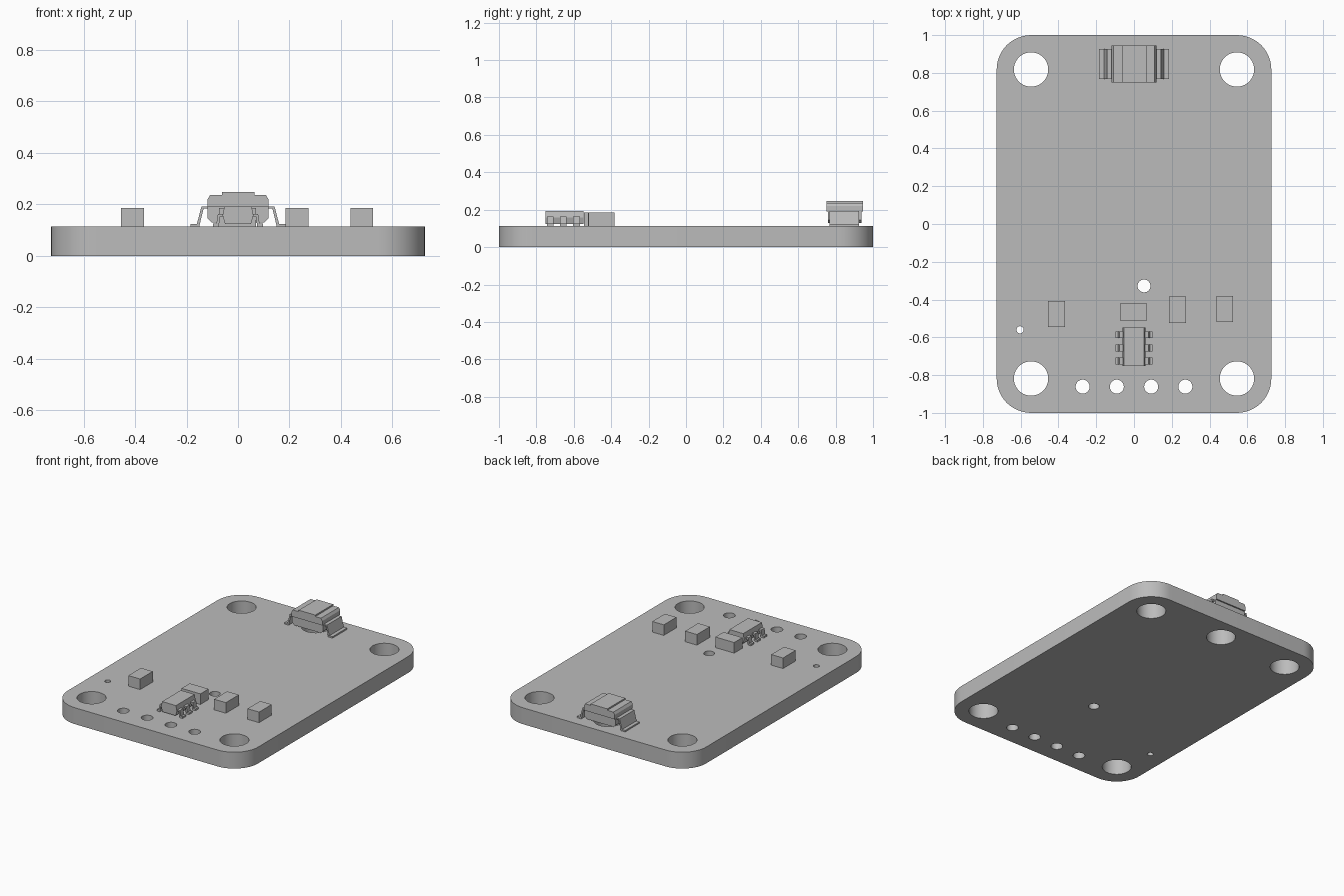
import bpy
import bmesh
from math import cos, sin, pi

cube = bpy.data.objects.get("Cube")
if cube:
    bpy.data.objects.remove(cube, do_unlink=True)

grey = bpy.data.materials.new("plain grey")
grey.use_nodes = True
colour = (0.5, 0.5, 0.5, 1)
grey.diffuse_color = colour
grey.node_tree.nodes["Principled BSDF"].inputs["Base Color"].default_value = colour

TOP = 0.113  # upper face of the board


def add_object(name, data):
    obj = bpy.data.objects.new(name, data)
    bpy.context.collection.objects.link(obj)
    data.materials.append(grey)
    return obj


def prism(name, profile, y0, y1):
    """Extrude an x-z outline along y."""
    bm = bmesh.new()
    face = bm.faces.new([bm.verts.new((x, y0, z)) for x, z in profile])
    out = bmesh.ops.extrude_face_region(bm, geom=[face])
    verts = [g for g in out["geom"] if isinstance(g, bmesh.types.BMVert)]
    bmesh.ops.translate(bm, verts=verts, vec=(0, y1 - y0, 0))
    bmesh.ops.recalc_face_normals(bm, faces=bm.faces)
    mesh = bpy.data.meshes.new(name)
    bm.to_mesh(mesh)
    bm.free()
    return add_object(name, mesh)


def box(name, x0, x1, y0, y1, z0, z1):
    return prism(name, [(x0, z0), (x1, z0), (x1, z1), (x0, z1)], y0, y1)


def mirrored(half):
    """Complete a right-hand outline, listed bottom to top."""
    return half + [(-x, z) for x, z in reversed(half)]


def arc(cx, cy, r, start, sweep, steps):
    angles = [start + sweep * i / steps for i in range(steps + 1)]
    return [(cx + r * cos(a), cy + r * sin(a)) for a in angles]


# Board: rounded outline with round holes, filled and extruded
MX, MY, R = 0.545, 0.818, 0.182
outline = []
for i, (sx, sy) in enumerate([(1, 1), (-1, 1), (-1, -1), (1, -1)]):
    outline += arc(sx * MX, sy * MY, R, i * pi / 2, pi / 2, 12)

holes = [(sx * MX, sy * MY, 0.091) for sx in (-1, 1) for sy in (-1, 1)]
holes += [(x, -0.861, 0.037) for x in (-0.272, -0.091, 0.091, 0.272)]
holes += [(0.053, -0.328, 0.034), (-0.603, -0.56, 0.019), (0, 0.847, 0.091)]
loops = [outline] + [arc(x, y, r, 0, 2 * pi, 40)[:-1] for x, y, r in holes]

curve = bpy.data.curves.new("board", "CURVE")
curve.dimensions = "2D"
curve.fill_mode = "BOTH"
curve.extrude = TOP / 2
for loop in loops:
    spline = curve.splines.new("POLY")
    spline.points.add(len(loop) - 1)
    for point, (x, y) in zip(spline.points, loop):
        point.co = (x, y, TOP / 2, 1)
    spline.use_cyclic_u = True
board = add_object("board", curve)
bpy.ops.object.select_all(action="DESELECT")
board.select_set(True)
bpy.context.view_layer.objects.active = board
bpy.ops.object.convert(target="MESH")
bm = bmesh.new()
bm.from_mesh(board.data)
bmesh.ops.remove_doubles(bm, verts=bm.verts, dist=0.0001)
bmesh.ops.recalc_face_normals(bm, faces=bm.faces)
bm.to_mesh(board.data)
bm.free()
bpy.ops.object.shade_smooth_by_angle()

# Small block components
blocks = [(-0.41, -0.477, 0.09, 0.138), (-0.002, -0.465, 0.144, 0.09),
          (0.23, -0.454, 0.09, 0.142), (0.481, -0.451, 0.088, 0.138)]
for i, (x, y, w, d) in enumerate(blocks):
    box(f"block_component_{i + 1}", x - w / 2, x + w / 2,
        y - d / 2, y + d / 2, TOP, 0.186)

# Six-legged chip: tapered body and bent legs
prism("chip_body", mirrored([(0.05, 0.123), (0.06, 0.157), (0.053, 0.193)]),
      -0.752, -0.548)
chip_leg = [(0.05, 0.163), (0.078, 0.163), (0.084, 0.125), (0.098, 0.125),
            (0.098, TOP), (0.075, TOP), (0.069, 0.152), (0.05, 0.152)]
for side, label in ((1, "left"), (-1, "right")):
    for i, y in enumerate((-0.726, -0.656, -0.586)):
        prism(f"chip_leg_{label}_{i + 1}",
              [(side * x, z) for x, z in chip_leg], y - 0.018, y + 0.018)

# Diode: body with slightly recessed lower half, raised top and bent leads
prism("diode_lower_body", mirrored([(0.102, 0.13), (0.118, 0.145), (0.118, 0.19)]),
      0.758, 0.937)
prism("diode_upper_body", mirrored([(0.118, 0.19), (0.118, 0.22), (0.108, 0.237)]),
      0.75, 0.946)
box("diode_top_pad", -0.062, 0.065, 0.75, 0.946, 0.235, 0.247)
diode_lead = [(0.11, 0.192), (0.142, 0.192), (0.16, 0.123), (0.184, 0.123),
              (0.184, TOP), (0.151, TOP), (0.134, 0.183), (0.11, 0.183)]
for side, label in ((1, "left"), (-1, "right")):
    prism(f"diode_lead_{label}", [(side * x, z) for x, z in diode_lead],
          0.767, 0.926)
